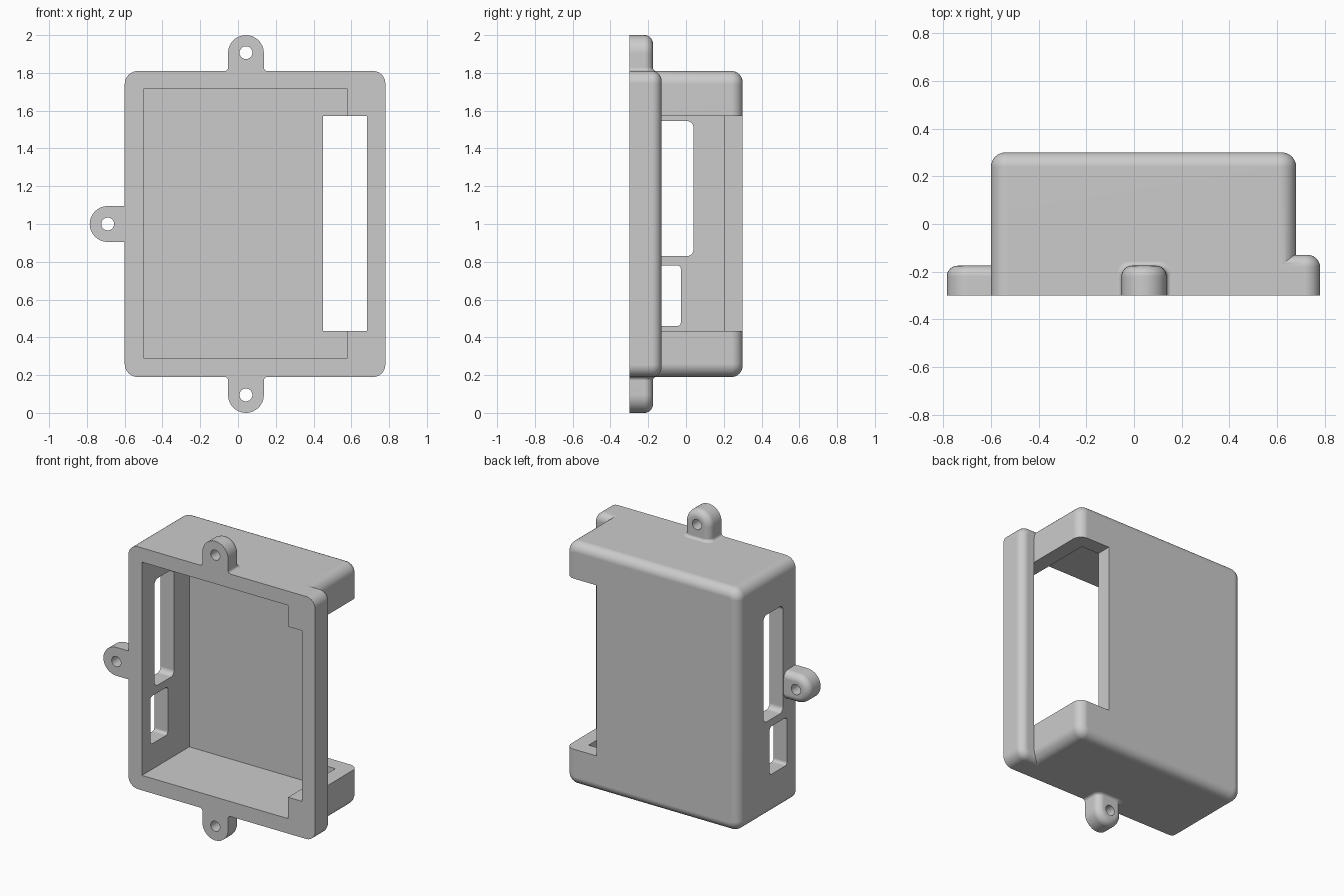
import bpy, bmesh, math
from mathutils import Vector

cube = bpy.data.objects.get("Cube")
if cube:
    bpy.data.objects.remove(cube, do_unlink=True)

FRONT = -0.3
STEPS = 8

grey = bpy.data.materials.new("grey plastic")
grey.use_nodes = True
colour = (0.6, 0.6, 0.6, 1)
grey.diffuse_color = colour
grey.node_tree.nodes["Principled BSDF"].inputs["Base Color"].default_value = colour


def rounded_rect(a0, a1, b0, b1, r):
    """Outline of a rectangle with round corners."""
    if r <= 0:
        return [(a0, b0), (a1, b0), (a1, b1), (a0, b1)]
    centres = [(a1 - r, b1 - r), (a0 + r, b1 - r), (a0 + r, b0 + r), (a1 - r, b0 + r)]
    points = []
    for quarter, (ca, cb) in enumerate(centres):
        for i in range(STEPS + 1):
            t = (quarter + i / STEPS) * math.pi / 2
            points.append((ca + r * math.cos(t), cb + r * math.sin(t)))
    return points


def place(axis, a, b, h):
    return Vector({"X": (h, a, b), "Y": (a, h, b), "Z": (a, b, h)}[axis])


def loft(name, axis, rings):
    """Closed solid through (outline, height) rings along an axis."""
    bm = bmesh.new()
    loops = [[bm.verts.new(place(axis, a, b, h)) for a, b in pts] for pts, h in rings]
    for low, high in zip(loops, loops[1:]):
        n = len(low)
        for i in range(n):
            j = (i + 1) % n
            bm.faces.new((low[i], low[j], high[j], high[i]))
    bm.faces.new(loops[0])
    bm.faces.new(loops[-1])
    bmesh.ops.remove_doubles(bm, verts=bm.verts, dist=1e-5)
    bmesh.ops.recalc_face_normals(bm, faces=bm.faces)
    mesh = bpy.data.meshes.new(name)
    bm.to_mesh(mesh)
    bm.free()
    mesh.materials.append(grey)
    obj = bpy.data.objects.new(name, mesh)
    bpy.context.collection.objects.link(obj)
    return obj


def prism(name, axis, rect, r, h0, h1):
    outline = rounded_rect(*rect, r)
    return loft(name, axis, [(outline, h0), (outline, h1)])


def soft_block(name, rect, r, back, soft):
    """Block along y with round corners and a rounded back rim."""
    a0, a1, b0, b1 = rect
    rings = [(rounded_rect(*rect, r), FRONT - 0.05)]
    for i in range(STEPS + 1):
        t = i / STEPS * math.pi / 2
        d = soft * (1 - math.cos(t))
        rings.append((rounded_rect(a0 + d, a1 - d, b0 + d, b1 - d, r - d),
                      back - soft + soft * math.sin(t)))
    return loft(name, "Y", rings)


def combine(target, tool, operation):
    mod = target.modifiers.new(operation, "BOOLEAN")
    mod.operation = operation
    mod.solver = "EXACT"
    mod.object = tool
    bpy.ops.object.select_all(action="DESELECT")
    target.select_set(True)
    bpy.context.view_layer.objects.active = target
    bpy.ops.object.modifier_apply(modifier=mod.name)
    bpy.data.objects.remove(tool, do_unlink=True)


# Main shell and the lip along one side
case = soft_block("enclosure", (-0.6, 0.68, 0.19, 1.81), 0.07, 0.3, 0.06)
additions = [soft_block("side_lip", (0.4, 0.78, 0.19, 1.81), 0.065, -0.13, 0.05)]

# Mounting ears
EAR_X, EAR_R, EAR_BACK = 0.042, 0.095, -0.175
ears = {
    "top_ear": (EAR_X - EAR_R, EAR_X + EAR_R, 1.65, 2.0),
    "bottom_ear": (EAR_X - EAR_R, EAR_X + EAR_R, 0.0, 0.35),
    "side_ear": (-0.785, -0.45, 1 - EAR_R, 1 + EAR_R),
}
for name, rect in ears.items():
    additions.append(soft_block(name, rect, EAR_R, EAR_BACK, 0.045))

# Small flares where the upper and lower ears meet the shell
FLARE = 0.018
for name, base, way in (("top_flare", 1.81, 1), ("bottom_flare", 0.19, -1)):
    rings = []
    for i in range(STEPS + 1):
        t = i / STEPS * math.pi / 2
        e = FLARE * (1 - math.sin(t))
        half, deep = EAR_R + e, EAR_BACK - FRONT + e
        outline = rounded_rect(EAR_X - half, EAR_X + half, FRONT - deep, FRONT + deep, 0.045)
        if i == 0:
            rings.append((outline, base - way * 0.04))
        rings.append((outline, base + way * FLARE * (1 - math.cos(t))))
    additions.append(loft(name, "Z", rings))

for part in additions:
    combine(case, part, "UNION")

# Flat front, cavity, side opening, port windows and screw holes
cuts = [
    prism("front_trim", "Y", (-2, 2, -1, 3), 0, -1, FRONT),
    prism("cavity", "Y", (-0.5, 0.58, 0.29, 1.715), 0, -0.5, 0.2),
    prism("side_opening", "Y", (0.45, 0.682, 0.433, 1.573), 0, -0.5, 0.5),
    prism("tall_port", "X", (-0.168, 0.04, 0.83, 1.545), 0.035, -0.7, -0.4),
    prism("small_port", "X", (-0.21, -0.027, 0.46, 0.78), 0.02, -0.7, -0.4),
]
HOLE = 0.034
for x, z in ((EAR_X, 1.907), (EAR_X, 0.095), (-0.69, 1.0)):
    cuts.append(prism("screw_hole", "Y", (x - HOLE, x + HOLE, z - HOLE, z + HOLE), HOLE, -0.5, 0))
for cutter in cuts:
    combine(case, cutter, "DIFFERENCE")

# Smooth rounded edges, flat walls
bpy.ops.object.select_all(action="DESELECT")
case.select_set(True)
bpy.context.view_layer.objects.active = case
bpy.ops.object.shade_smooth_by_angle(angle=math.radians(25))
weighted = case.modifiers.new("flat_walls", "WEIGHTED_NORMAL")
weighted.keep_sharp = True
